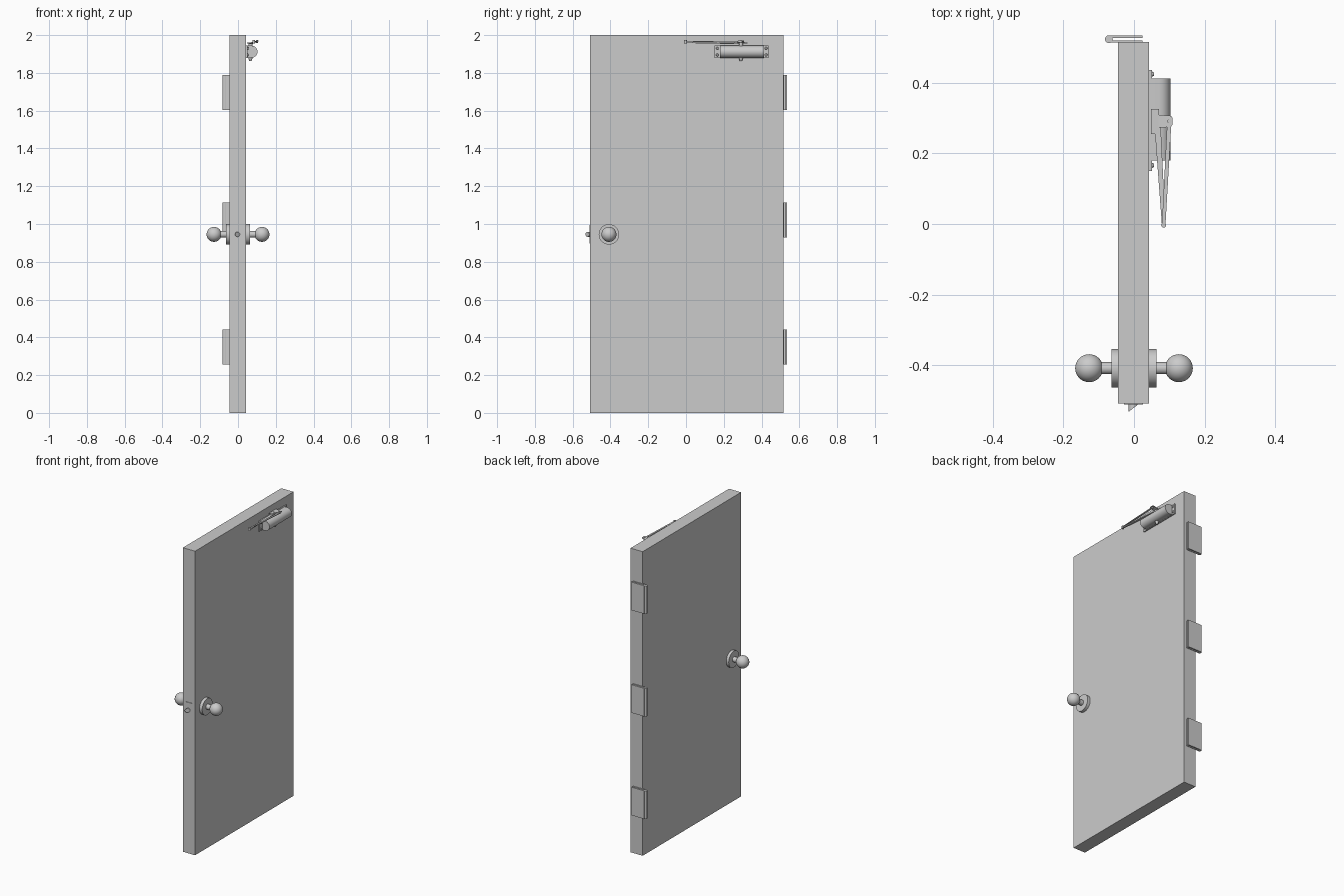
import bpy, bmesh, math
from mathutils import Vector

if "Cube" in bpy.data.objects:
    bpy.data.objects.remove(bpy.data.objects["Cube"])

grey = bpy.data.materials.new("plain_grey")
grey.diffuse_color = (0.6, 0.6, 0.6, 1)
grey.use_nodes = True
grey.node_tree.nodes["Principled BSDF"].inputs["Base Color"].default_value = grey.diffuse_color


def finish(name, bm, smooth=False):
    bmesh.ops.recalc_face_normals(bm, faces=bm.faces)
    me = bpy.data.meshes.new(name)
    bm.to_mesh(me)
    bm.free()
    me.materials.append(grey)
    ob = bpy.data.objects.new(name, me)
    bpy.context.collection.objects.link(ob)
    if smooth:
        bpy.ops.object.select_all(action='DESELECT')
        ob.select_set(True)
        bpy.context.view_layer.objects.active = ob
        bpy.ops.object.shade_smooth_by_angle(angle=math.radians(35))
    return ob


def box(name, x0, x1, y0, y1, z0, z1):
    bm = bmesh.new()
    bmesh.ops.create_cube(bm, size=1)
    for v in bm.verts:
        v.co = ((x0 + x1) / 2 + v.co.x * (x1 - x0),
                (y0 + y1) / 2 + v.co.y * (y1 - y0),
                (z0 + z1) / 2 + v.co.z * (z1 - z0))
    return finish(name, bm)


def rod(name, a, b, r0, r1=None, n=24):
    a, b = Vector(a), Vector(b)
    bm = bmesh.new()
    bmesh.ops.create_cone(bm, cap_ends=True, segments=n, radius1=r0,
                          radius2=r0 if r1 is None else r1, depth=(b - a).length)
    bm.transform((b - a).to_track_quat('Z', 'Y').to_matrix().to_4x4())
    bmesh.ops.translate(bm, vec=(a + b) / 2, verts=bm.verts)
    return finish(name, bm, True)


def extrude(name, pts, vec, smooth=False):
    bm = bmesh.new()
    f = bm.faces.new([bm.verts.new(p) for p in pts])
    r = bmesh.ops.extrude_face_region(bm, geom=[f])
    bmesh.ops.translate(bm, vec=vec,
                        verts=[g for g in r["geom"] if isinstance(g, bmesh.types.BMVert)])
    return finish(name, bm, smooth)


def bar(name, a, b, w0, w1, t):
    # flat tapering link with vertical thickness t
    a, b = Vector(a), Vector(b)
    d = (b - a).normalized()
    s = Vector((d.y, -d.x, 0)).normalized()
    return extrude(name, [a + s * w0, b + s * w1, b - s * w1, a - s * w0], (0, 0, t))


# door slab
FX, BX = 0.043, -0.045
box("door_panel", BX, FX, -0.508, 0.515, 0, 2)

# knobs on both faces
KY, KZ = -0.408, 0.945
for side, face in ((1, FX), (-1, BX)):
    tag = "right" if side > 0 else "left"
    rod("knob_rose_" + tag, (face, KY, KZ), (side * 0.063, KY, KZ), 0.054, n=48)
    rod("knob_stem_" + tag, (side * 0.06, KY, KZ), (side * 0.11, KY, KZ), 0.017)
    bm = bmesh.new()
    bmesh.ops.create_uvsphere(bm, u_segments=32, v_segments=20, radius=0.0395)
    bmesh.ops.translate(bm, vec=(side * 0.127, KY, KZ), verts=bm.verts)
    finish("knob_ball_" + tag, bm, True)

# latch plate and slanted bolt on the free edge
box("latch_plate", -0.029, 0.025, -0.511, -0.505, 0.896, 0.994)
bm = bmesh.new()
bmesh.ops.create_cone(bm, cap_ends=True, segments=24, radius1=0.013, radius2=0.013, depth=0.02)
for v in bm.verts:
    x, y, z = v.co
    tip = -0.532 + 0.02 * (x + 0.013) / 0.026
    v.co = (-0.003 + x, tip if z < 0 else -0.505, KZ + y)
finish("latch_bolt", bm, True)

# three folded hinges
for i, zc in enumerate((0.348, 1.022, 1.697)):
    z0, z1 = zc - 0.0925, zc + 0.0925
    box(f"hinge_door_leaf_{i}", -0.07, 0.024, 0.513, 0.519, z0, z1)
    box(f"hinge_frame_leaf_{i}", -0.07, 0.024, 0.526, 0.534, z0, z1)
    rod(f"hinge_barrel_{i}", (-0.071, 0.523, z0), (-0.071, 0.523, z1), 0.011)

# closer: back plate, screws, D-shaped body
CZ, CY = 1.912, 0.291
box("closer_plate", FX, 0.051, 0.150, 0.436, 1.879, 1.946)
for i, y in enumerate((0.166, 0.424)):
    for j, z in enumerate((1.895, 1.93)):
        rod(f"closer_screw_{i}{j}", (0.05, y, z), (0.056, y, z), 0.008, 0.005, 12)
arc = [(0.071 + 0.032 * math.cos(a), CZ + 0.032 * math.sin(a))
       for a in [math.radians(-90 + 15 * k) for k in range(13)]]
prof = [(FX, 1.944), (FX, 1.88)] + arc
extrude("closer_body", [(x, 0.18, z) for x, z in prof], (0, 0.232, 0), True)
rod("closer_lower_cap", (0.066, CY, 1.885), (0.066, CY, 1.862), 0.013, 0.006)
rod("closer_spindle", (0.066, CY, 1.94), (0.066, CY, 1.962), 0.011)

# closer arms, elbow and frame bracket
ELB = (0.084, -0.003)
bar("closer_main_arm", (0.066, CY, 1.952), (ELB[0], ELB[1], 1.958), 0.009, 0.005, 0.005)
bar("closer_fore_arm", (0.1, CY, 1.961), (ELB[0], ELB[1], 1.964), 0.006, 0.005, 0.005)
rod("closer_elbow", (ELB[0], ELB[1], 1.955), (ELB[0], ELB[1], 1.973), 0.007, n=16)
box("bracket_foot", 0.048, 0.071, 0.255, 0.325, 1.956, 1.961)
extrude("bracket_tongue", [(0.07, 0.272, 1.957), (0.105, 0.275, 1.966), (0.109, 0.282, 1.967),
                           (0.109, 0.3, 1.967), (0.105, 0.306, 1.966), (0.07, 0.309, 1.957)],
        (0, 0, 0.005))
rod("bracket_pivot", (0.1, CY, 1.958), (0.1, CY, 1.973), 0.006, n=16)
